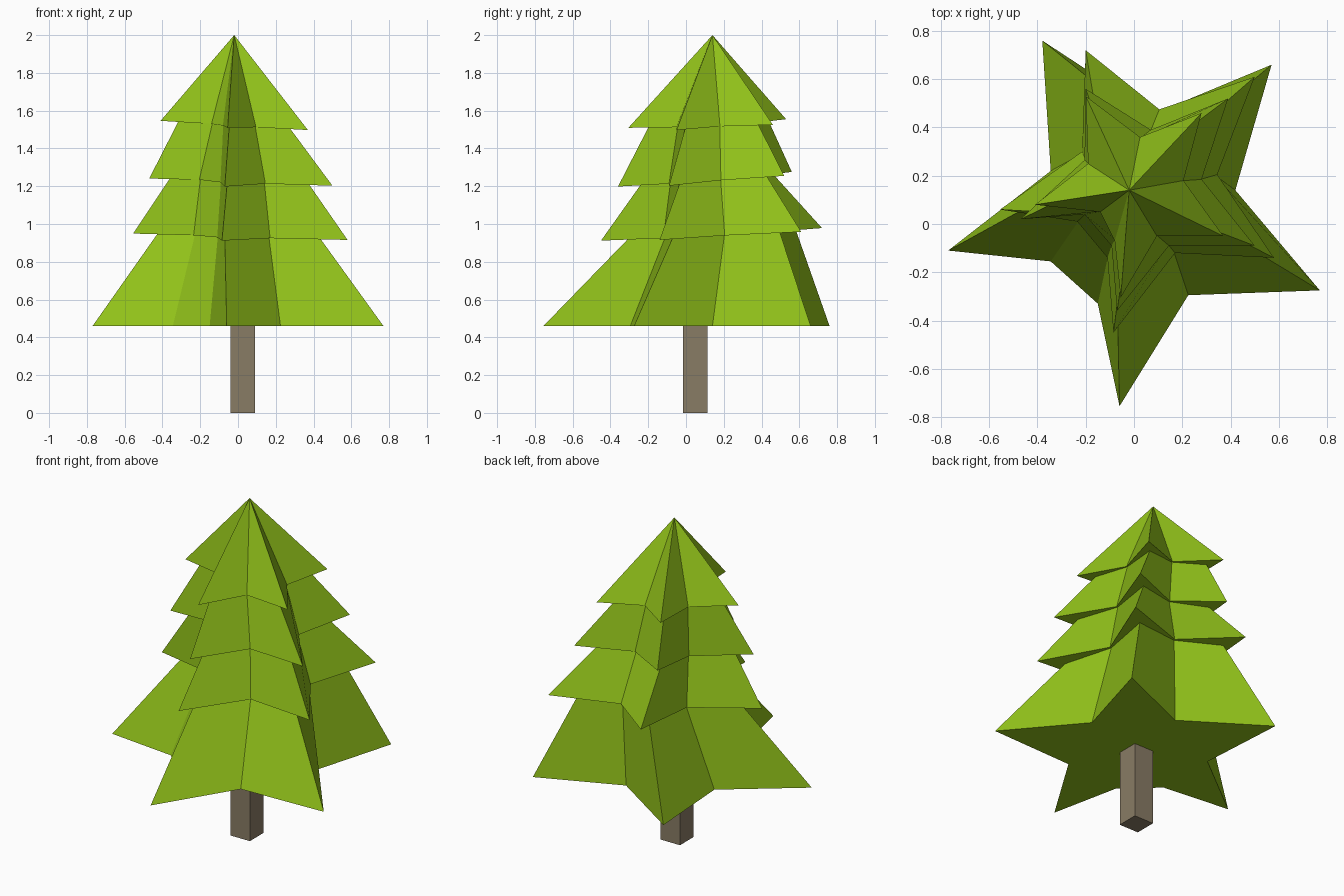
import bpy, bmesh

if "Cube" in bpy.data.objects:
    bpy.data.objects.remove(bpy.data.objects["Cube"])

APEX = (-0.02, 0.14, 2.0)
TIPS = {0, 2, 4, 6, 9}          # outline indices that are branch tips


def material(name, rgb):
    m = bpy.data.materials.new(name)
    m.diffuse_color = (*rgb, 1)
    m.use_nodes = True
    m.node_tree.nodes["Principled BSDF"].inputs["Base Color"].default_value = m.diffuse_color
    return m


def make_object(name, bm, mat):
    bmesh.ops.recalc_face_normals(bm, faces=bm.faces[:])
    me = bpy.data.meshes.new(name)
    bm.to_mesh(me)
    bm.free()
    me.materials.append(mat)
    ob = bpy.data.objects.new(name, me)
    bpy.context.collection.objects.link(ob)
    return ob


green = material("foliage_green", (0.28, 0.53, 0.01))
brown = material("trunk_brown", (0.25, 0.20, 0.13))

# Star outlines, anticlockwise from the right tip, with a tilted rim plane (z0, dz/dx, dz/dy)
tiers = [
    ("top_branches", (1.52, -0.055, 0.045),
     [(.37, -.05), (.205, .18), (.28, .46), (.025, .36), (-.2, .53), (-.19, .25),
      (-.41, .08), (-.14, .05), (-.08, -.07), (-.055, -.305), (.095, -.05)]),
    ("upper_branches", (1.225, -0.03, 0.08),
     [(.5, -.09), (.28, .185), (.39, .52), (.07, .39), (-.2, .56), (-.205, .265),
      (-.47, .02), (-.205, .04), (-.093, -.09), (-.07, -.36), (.145, -.09)]),
    ("middle_branches", (0.935, -0.02, 0.055),
     [(.58, -.14), (.345, .205), (.5, .61), (.105, .475), (-.2, .72), (-.215, .3),
      (-.555, .06), (-.235, .01), (-.11, -.14), (-.085, -.45), (.17, -.12)]),
    ("bottom_branches", (0.46, 0, 0),
     [(.77, -.275), (.42, .14), (.57, .66), (.085, .455), (-.38, .76), (-.345, .22),
      (-.77, -.11), (-.345, -.155), (-.15, -.33), (-.06, -.755), (.225, -.295)]),
]


def rim(plane, outline):
    z0, a, b = plane
    return [(x, y, z0 + a * x + b * y) for x, y in outline]


# Foliage tiers: the first meets at the apex, the rest tuck under the tier above
above = None
for name, plane, outline in tiers:
    low = rim(plane, outline)
    bm = bmesh.new()
    lo = [bm.verts.new(p) for p in low]
    n = len(lo)
    if above is None:
        tip = bm.verts.new(APEX)
        for i in range(n):
            bm.faces.new((lo[i], lo[(i + 1) % n], tip))
    else:
        z0, a, b = above[0]
        hi = []
        for i, (x, y) in enumerate(above[1]):
            f = 0.76 if i in TIPS else 0.97
            x, y = APEX[0] + (x - APEX[0]) * f, APEX[1] + (y - APEX[1]) * f
            hi.append(bm.verts.new((x, y, z0 + a * x + b * y)))
        for i in range(n):
            j = (i + 1) % n
            bm.faces.new((lo[i], lo[j], hi[j], hi[i]))
        bm.faces.new(hi)
    bm.faces.new(lo[::-1])
    make_object(name, bm, green)
    above = (plane, outline)

# Square trunk
bm = bmesh.new()
bmesh.ops.create_cube(bm, size=1)
for v in bm.verts:
    v.co = (0.025 + v.co.x * 0.13, 0.05 + v.co.y * 0.13, 0.235 + v.co.z * 0.47)
make_object("trunk", bm, brown)
